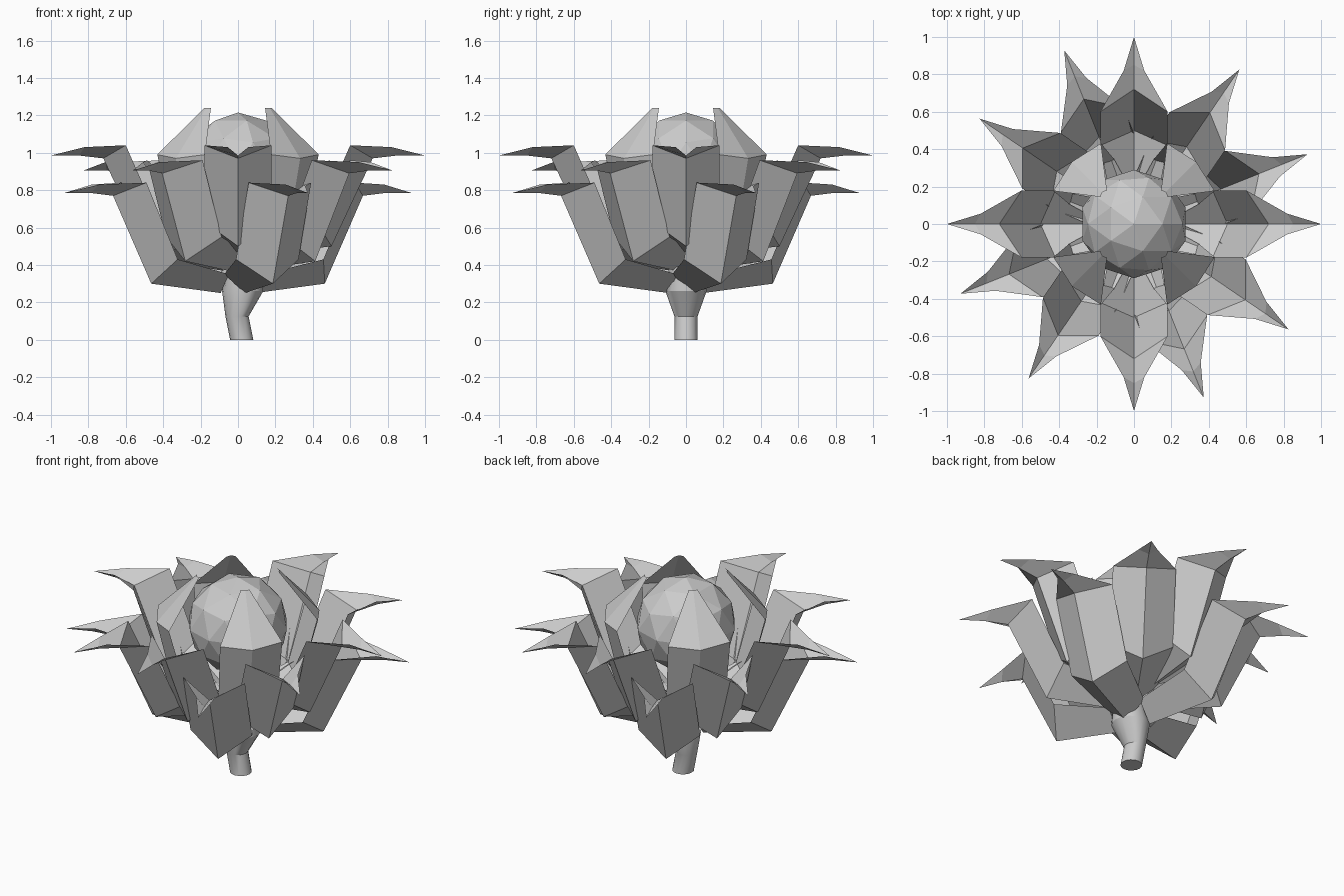
import bpy, bmesh, math
from mathutils import Vector, Matrix

if "Cube" in bpy.data.objects:
    bpy.data.objects.remove(bpy.data.objects["Cube"])

grey = bpy.data.materials.new("plain grey")
grey.use_nodes = True
grey.diffuse_color = (0.6, 0.6, 0.6, 1)
grey.node_tree.nodes["Principled BSDF"].inputs["Base Color"].default_value = (0.6, 0.6, 0.6, 1)


def finish(bm, name):
    mesh = bpy.data.meshes.new(name)
    bm.to_mesh(mesh)
    bm.free()
    mesh.materials.append(grey)
    obj = bpy.data.objects.new(name, mesh)
    bpy.context.collection.objects.link(obj)
    return obj


def petal(name, rows, height, angle):
    """Keeled sheet; each row is (keel radius, keel z, edge radius, edge z, half width)."""
    bm = bmesh.new()
    turn = Matrix.Rotation(math.radians(angle), 3, "Z")
    lines = []
    for keel_r, keel_z, edge_r, edge_z, width in rows:
        points = [(edge_r, -width, edge_z), (keel_r, 0, keel_z), (edge_r, width, edge_z)]
        lines.append([bm.verts.new(turn @ Vector(p) + Vector((0, 0, height))) for p in points])
    for low, high in zip(lines, lines[1:]):
        for i in range(2):
            bm.faces.new((low[i], low[i + 1], high[i + 1], high[i]))
    bmesh.ops.remove_doubles(bm, verts=bm.verts, dist=0.0005)
    # Outer sides face away from the flower's centre
    return finish(bm, name)


# Outer petals: base, lower bend, shoulder, narrowing, point
OUTER = [
    (0.10, 0.25, 0.10, 0.35, 0.12),
    (0.50, 0.30, 0.42, 0.43, 0.18),
    (0.72, 0.77, 0.60, 0.84, 0.18),
    (0.85, 0.785, 0.82, 0.83, 0.055),
    (1.00, 0.785, 1.00, 0.785, 0.0),
]
# Inner petals lean over the centre
INNER = [
    (0.08, 0.45, 0.08, 0.50, 0.10),
    (0.36, 0.50, 0.32, 0.58, 0.17),
    (0.47, 0.97, 0.43, 0.99, 0.18),
    (0.24, 1.24, 0.23, 1.24, 0.025),
]
layers = [
    ("lower_petal", OUTER, 0.0, 21.9),
    ("middle_petal", OUTER, 0.12, 55.7),
    ("upper_petal", OUTER, 0.20, 0),
    ("inner_petal", INNER, 0.0, 45),
]
for name, rows, height, start in layers:
    for k in range(4):
        petal(f"{name}_{k + 1}", rows, height, start + 90 * k)

# Faceted flower centre
bm = bmesh.new()
bmesh.ops.create_icosphere(bm, subdivisions=2, radius=0.29,
                           matrix=Matrix.Translation((0, 0, 0.925)))
finish(bm, "flower_centre")

# Bent stem that flares under the petals: (x, z, radius)
bm = bmesh.new()
SIDES = 16
rings = []
for x, z, radius in [(0.02, 0, 0.062), (-0.005, 0.125, 0.062), (0.025, 0.26, 0.11), (0.04, 0.39, 0.09)]:
    ring = []
    for i in range(SIDES):
        a = math.tau * i / SIDES
        ring.append(bm.verts.new((x + radius * math.cos(a), radius * math.sin(a), z)))
    rings.append(ring)
for low, high in zip(rings, rings[1:]):
    for i in range(SIDES):
        j = (i + 1) % SIDES
        bm.faces.new((low[i], low[j], high[j], high[i]))
bm.faces.new(rings[0][::-1])
bm.faces.new(rings[-1])
stem = finish(bm, "stem")
bpy.context.view_layer.objects.active = stem
stem.select_set(True)
bpy.ops.object.shade_smooth_by_angle(angle=math.radians(30))
